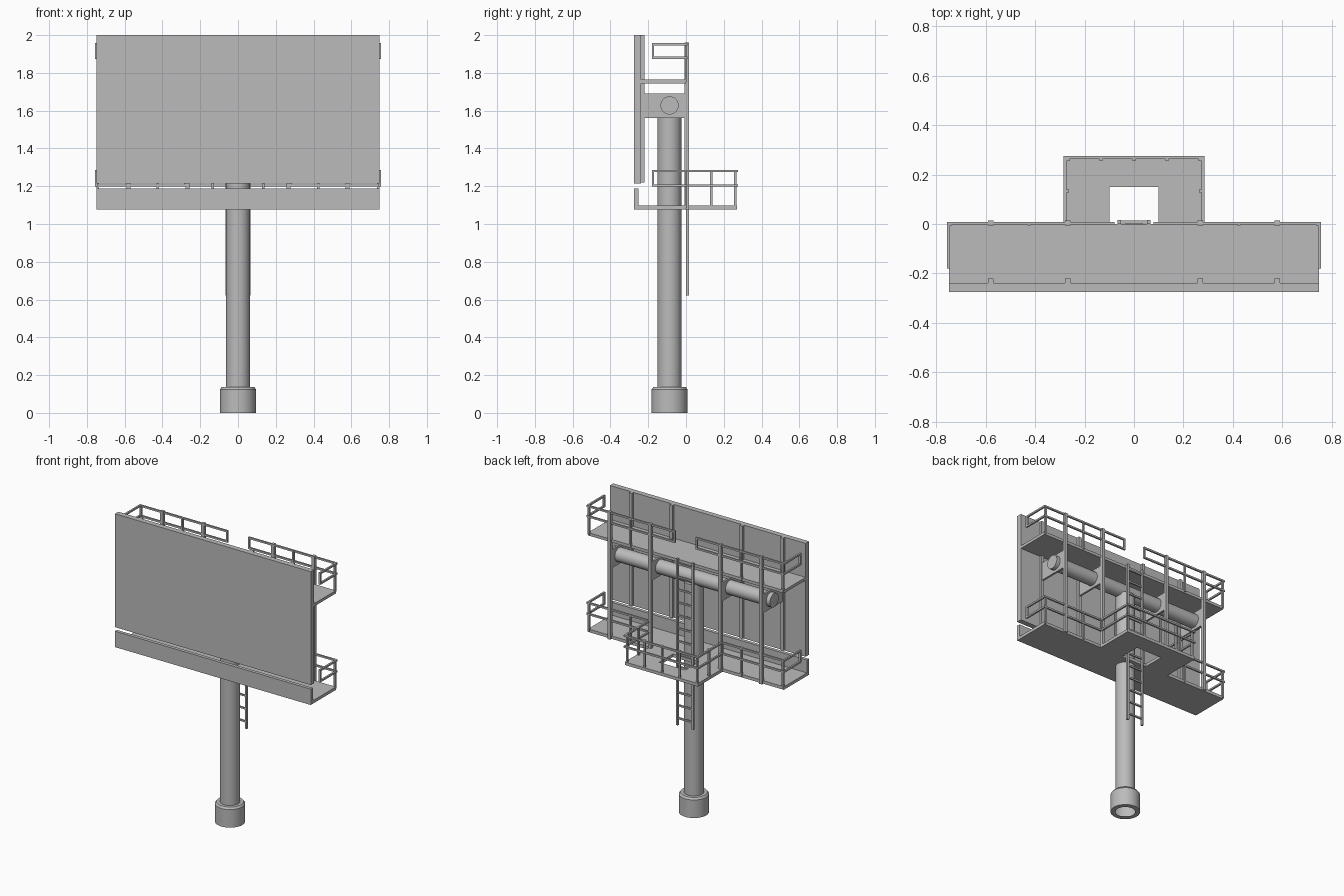
import bpy, bmesh, math
from mathutils import Matrix, Vector

cube = bpy.data.objects.get("Cube")
if cube:
    bpy.data.objects.remove(cube, do_unlink=True)

steel = bpy.data.materials.new("grey_steel")
steel.use_nodes = True
GREY = (0.5, 0.5, 0.5, 1)
steel.diffuse_color = GREY
steel.node_tree.nodes["Principled BSDF"].inputs["Base Color"].default_value = GREY

POST_X = (-0.58, -0.268, 0.268, 0.58)
POLE_Y = -0.087
HALF = 0.75


def finish(name, bm, smooth=False):
    mesh = bpy.data.meshes.new(name)
    bmesh.ops.recalc_face_normals(bm, faces=bm.faces)
    bm.to_mesh(mesh)
    bm.free()
    mesh.materials.append(steel)
    ob = bpy.data.objects.new(name, mesh)
    bpy.context.collection.objects.link(ob)
    if smooth:
        bpy.ops.object.select_all(action='DESELECT')
        ob.select_set(True)
        bpy.context.view_layer.objects.active = ob
        bpy.ops.object.shade_smooth_by_angle(angle=math.radians(35))
    return ob


def add_box(bm, x, y, z):
    """Add a box from (low, high) pairs."""
    size = Vector((x[1] - x[0], y[1] - y[0], z[1] - z[0]))
    mid = Vector((sum(x), sum(y), sum(z))) / 2
    bmesh.ops.create_cube(bm, size=1, matrix=Matrix.LocRotScale(mid, None, size))


def boxes(name, items):
    bm = bmesh.new()
    for item in items:
        add_box(bm, *item)
    return finish(name, bm)


def span(c, w):
    return (c - w / 2, c + w / 2)


def add_bar(bm, a, b, w=0.012):
    """Add a square bar along one axis between two points."""
    add_box(bm, *[(min(p, q) - w / 2, max(p, q) + w / 2) for p, q in zip(a, b)])


def lathe(name, profile, open_bottom=False):
    """Spin (radius, z) points around the pole axis."""
    bm = bmesh.new()
    verts = [bm.verts.new((r, POLE_Y, z)) for r, z in profile]
    for a, b in zip(verts, verts[1:]):
        bm.edges.new((a, b))
    bmesh.ops.spin(bm, geom=bm.verts[:] + bm.edges[:], cent=(0, POLE_Y, 0),
                   axis=(0, 0, 1), angle=math.tau, steps=40)
    bmesh.ops.remove_doubles(bm, verts=bm.verts, dist=0.0001)
    return finish(name, bm, True)


# Pole and its hollow footing sleeve
lathe("pole", [(0, 0.1), (0.063, 0.1), (0.063, 1.6), (0, 1.6)])
lathe("footing_sleeve", [(0.063, 0.0), (0.095, 0.0), (0.095, 0.125),
                         (0.085, 0.138), (0.06, 0.138)])

# Horizontal tube carried on the pole
bm = bmesh.new()
bmesh.ops.create_cone(bm, cap_ends=True, segments=32, radius1=0.048, radius2=0.048,
                      depth=1.23, matrix=Matrix.Translation((0, POLE_Y, 1.628))
                      @ Matrix.Rotation(math.pi / 2, 4, 'Y'))
finish("cross_tube", bm, True)

# Display panel with stiffeners, bracket plates and rear uprights
boxes("display_panel", [((-HALF, HALF), (-0.275, -0.238), (1.215, 2.0))])
boxes("panel_stiffeners", [(span(x, 0.022), (-0.24, -0.22), (1.22, 2.0)) for x in POST_X])
boxes("bracket_plates", [(span(x, 0.014), (-0.225, 0.0), (1.562, 1.69)) for x in POST_X])
boxes("rear_uprights", [(span(x, 0.022), (-0.007, 0.015), (1.077, 1.96)) for x in POST_X])

# Walkways, with a ladder opening in the lower one
boxes("upper_deck", [((-HALF, HALF), (-0.24, 0.0), (1.745, 1.765))])
DECK = (1.077, 1.098)
boxes("lower_deck", [((-HALF, HALF), (-0.27, 0.0), DECK),
                     ((-0.28, -0.1), (0.0, 0.15), DECK),
                     ((0.1, 0.28), (0.0, 0.15), DECK),
                     ((-0.28, 0.28), (0.15, 0.27), DECK)])
boxes("lower_fascia", [((-HALF, HALF), (-0.275, -0.252), (1.077, 1.187))])


def railing(name, path, heights, posts, floor):
    """Rails along a plan path, with closed ends and posts down to the deck."""
    bm = bmesh.new()
    for z in heights:
        for a, b in zip(path, path[1:]):
            add_bar(bm, (*a, z), (*b, z))
    for end in (path[0], path[-1]):
        add_bar(bm, (*end, heights[0]), (*end, heights[1]))
    for p in posts:
        add_bar(bm, (*p, floor), (*p, heights[1]))
    return finish(name, bm)


# Guard rails, mirrored left and right
for side, s in (("left", 1), ("right", -1)):
    edge = s * 0.751
    outer = [(edge, -0.175), (edge, 0.003)]
    run_posts = [(s * x, 0.0) for x in (0.743, 0.425)]
    railing("upper_railing_" + side, outer + [(s * 0.085, 0.003)],
            (1.88, 1.951), run_posts, 1.76)
    railing("lower_railing_" + side, outer + [(s * 0.279, 0.003)],
            (1.204, 1.28), run_posts, 1.09)

# Rear balcony rail
railing("balcony_railing", [(-0.279, 0.003), (-0.279, 0.27), (0.279, 0.27), (0.279, 0.003)],
        (1.204, 1.28),
        [(x, 0.261) for x in (-0.268, -0.134, 0, 0.134, 0.268)]
        + [(-0.27, 0.134), (0.27, 0.134)], 1.09)

# Ladder
bm = bmesh.new()
for x in (-0.06, 0.06):
    add_box(bm, span(x, 0.014), (0.0, 0.016), (0.622, 1.775))
for i in range(13):
    z = 0.67 + i * 0.089
    add_bar(bm, (-0.06, 0.008, z), (0.06, 0.008, z), 0.011)
finish("ladder", bm)
